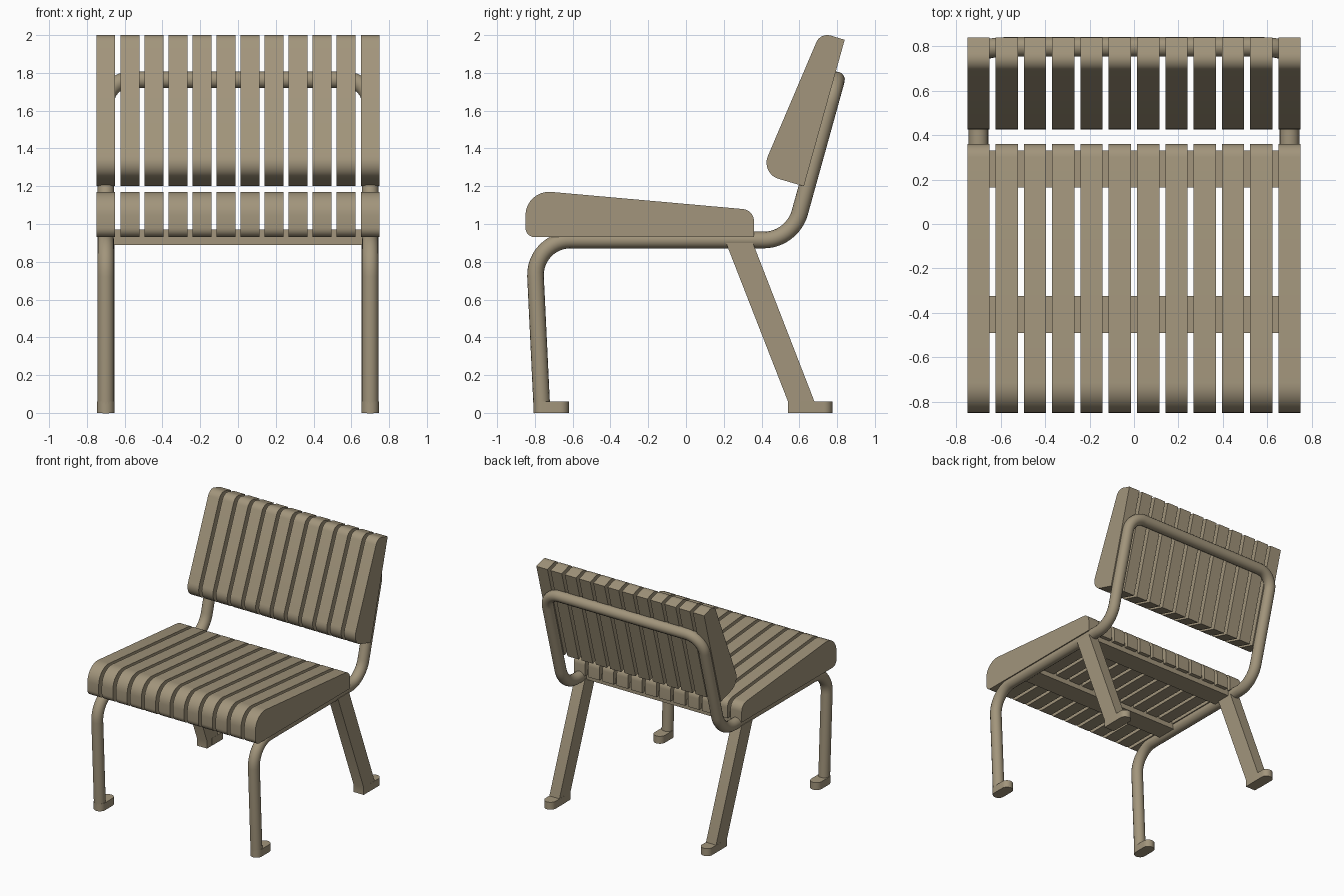
import bpy, bmesh, math
from mathutils import Vector

if "Cube" in bpy.data.objects:
    bpy.data.objects.remove(bpy.data.objects["Cube"])

mat = bpy.data.materials.new("khaki brown")
mat.diffuse_color = (0.36, 0.30, 0.20, 1)
mat.use_nodes = True
mat.node_tree.nodes["Principled BSDF"].inputs["Base Color"].default_value = mat.diffuse_color


def fillet(corners, closed, steps=8):
    """Round every corner (point, radius) of a path with an arc."""
    out, n = [], len(corners)
    for i, (p, r) in enumerate(corners):
        p = Vector(p).to_3d()
        if r == 0 or (not closed and i in (0, n - 1)):
            out.append(p)
            continue
        a = (Vector(corners[i - 1][0]).to_3d() - p).normalized()
        b = (Vector(corners[(i + 1) % n][0]).to_3d() - p).normalized()
        half = a.angle(b) / 2
        centre = p + (a + b).normalized() * (r / math.sin(half))
        t = r / math.tan(half)
        va, vb = p + a * t - centre, p + b * t - centre
        ang = va.angle(vb)
        for k in range(steps + 1):
            f = k / steps
            out.append(centre + (va * math.sin((1 - f) * ang)
                                 + vb * math.sin(f * ang)) / math.sin(ang))
    return out


def smooth(ob):
    bpy.ops.object.select_all(action='DESELECT')
    ob.select_set(True)
    bpy.context.view_layer.objects.active = ob
    bpy.ops.object.shade_smooth_by_angle(angle=math.radians(35))


def prism(name, pts, axis, lo, hi):
    """Extrude an outline: (y, z) along x, or (x, y) along z."""
    bm = bmesh.new()
    put = (lambda p, d: (d, p[0], p[1])) if axis == 'x' else (lambda p, d: (p[0], p[1], d))
    face = bm.faces.new([bm.verts.new(put(p, lo)) for p in pts])
    geom = bmesh.ops.extrude_face_region(bm, geom=[face])['geom']
    move = Vector(put((0, 0), hi - lo))
    bmesh.ops.translate(bm, vec=move, verts=[g for g in geom if isinstance(g, bmesh.types.BMVert)])
    bmesh.ops.recalc_face_normals(bm, faces=bm.faces)
    me = bpy.data.meshes.new(name)
    bm.to_mesh(me)
    bm.free()
    me.materials.append(mat)
    ob = bpy.data.objects.new(name, me)
    bpy.context.collection.objects.link(ob)
    smooth(ob)
    return ob


# Seat and backrest slats
seat = fillet([((-0.85, 0.93), 0.05), ((-0.85, 1.182), 0.125),
               ((0.36, 1.074), 0.065), ((0.36, 0.93), 0)], True)
back = fillet([((0.84, 1.975), 0), ((0.624, 1.20), 0),
               ((0.394, 1.267), 0.089), ((0.712, 2.014), 0.063)], True)
for i in range(12):
    x = -0.70 + i * 1.4 / 11
    prism(f"seat_slat_{i + 1}", seat, 'x', x - 0.05, x + 0.05)
    prism(f"back_slat_{i + 1}", back, 'x', x - 0.05, x + 0.05)

# Bent tube: front leg, seat rail, upright, top loop and back down
X = 0.70
side = [((X, -0.762, 0), 0), ((X, -0.806, 0.915), 0.185),
        ((X, 0.562, 0.915), 0.20), ((X, 0.797, 1.763), 0.13)]
path = side + [((-p[0], p[1], p[2]), r) for p, r in reversed(side)]
pts = fillet(path, False, 12)
cu = bpy.data.curves.new("tube_frame", 'CURVE')
cu.dimensions = '3D'
cu.bevel_depth = 0.044
cu.bevel_resolution = 6
cu.use_fill_caps = True
sp = cu.splines.new('POLY')
sp.points.add(len(pts) - 1)
for q, p in zip(sp.points, pts):
    q.co = (*p, 1)
cu.materials.append(mat)
tube = bpy.data.objects.new("tube_frame", cu)
bpy.context.collection.objects.link(tube)
bpy.ops.object.select_all(action='DESELECT')
tube.select_set(True)
bpy.context.view_layer.objects.active = tube
bpy.ops.object.convert(target='MESH')
smooth(bpy.context.view_layer.objects.active)

# Cross bars under the seat
for name, y0, y1 in (("front_cross_bar", -0.49, -0.325), ("rear_cross_bar", 0.165, 0.33)):
    prism(name, [(y0, 0.89), (y1, 0.89), (y1, 0.97), (y0, 0.97)], 'x', -0.68, 0.68)

# Slanted rear legs and rounded feet
W = 0.046
leg = [(0.212, 0.90), (0.354, 0.90), (0.68, 0.06), (0.68, 0), (0.54, 0), (0.54, 0.06)]
for s, label in ((-1, "left"), (1, "right")):
    x = s * X
    prism(f"rear_leg_{label}", leg, 'x', x - 0.045, x + 0.045)
    for name, y0, y1, r0 in (("front_foot", -0.808, -0.62, 0.0455), ("rear_foot", 0.60, 0.775, 0)):
        outline = fillet([((x - W, y0), r0), ((x + W, y0), r0),
                          ((x + W, y1), 0.0455), ((x - W, y1), 0.0455)], True)
        prism(f"{name}_{label}", outline, 'z', 0, 0.06)
